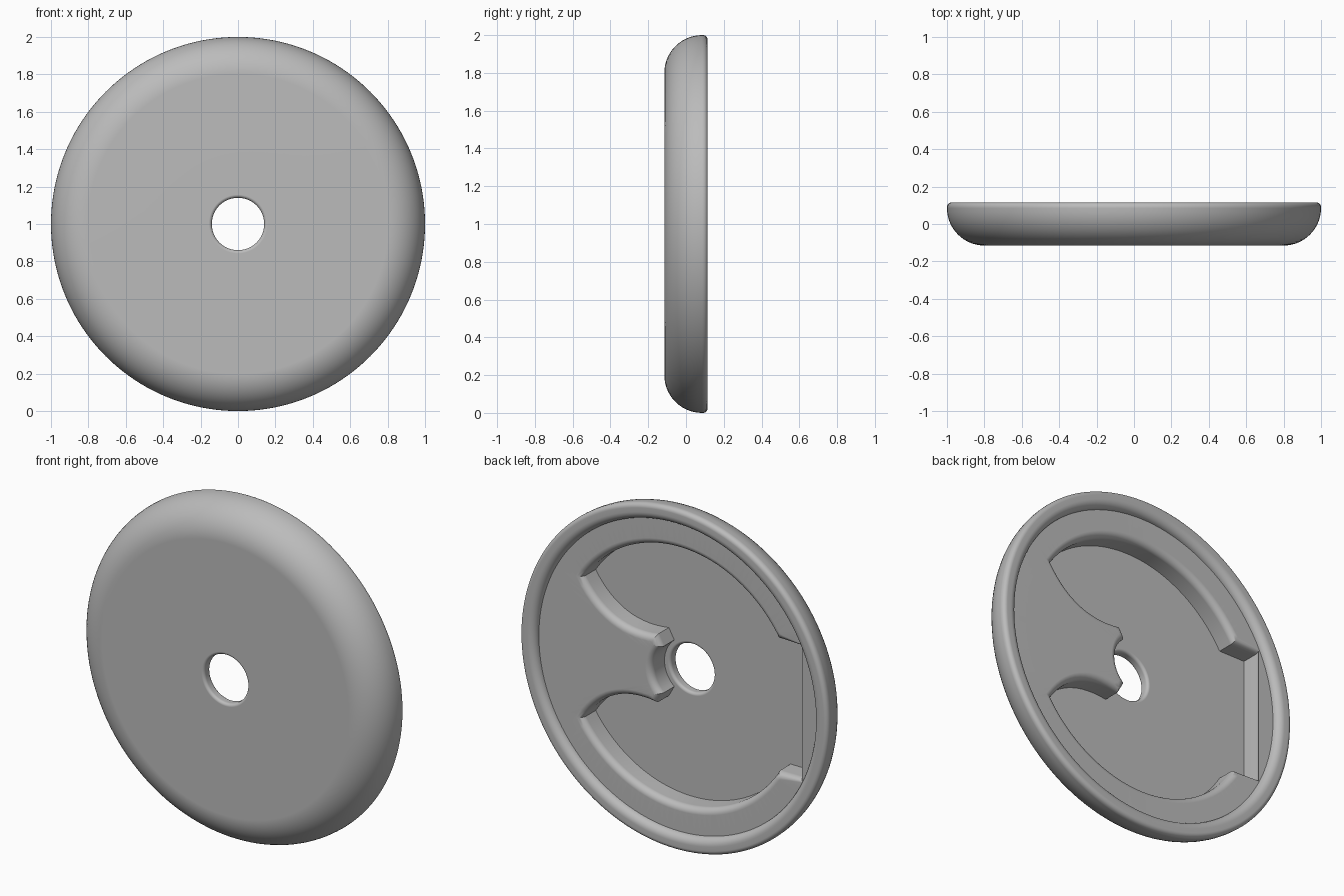
import bpy, bmesh
from math import sin, cos, pi, radians, asin
from mathutils import Vector

cube = bpy.data.objects.get("Cube")
if cube:
    bpy.data.objects.remove(cube, do_unlink=True)

FRONT, BACK = -0.115, 0.115     # outer faces
FLOOR, LEDGE = -0.055, 0.072    # pocket floor and inner back face
LEDGE_R, SEGMENTS, CENTRE_Z = 0.905, 160, 1.0


def arc(cx, cy, rx, ry, start, end, steps):
    """Points on an elliptical arc, angles in degrees."""
    return [(cx + rx * cos(radians(start + (end - start) * i / steps)),
             cy + ry * sin(radians(start + (end - start) * i / steps)))
            for i in range(steps + 1)]


def link(name, bm):
    bmesh.ops.recalc_face_normals(bm, faces=bm.faces)
    mesh = bpy.data.meshes.new(name)
    bm.to_mesh(mesh)
    bm.free()
    obj = bpy.data.objects.new(name, mesh)
    bpy.context.collection.objects.link(obj)
    return obj


def bridge(bm, a, b):
    for i in range(len(a)):
        j = (i + 1) % len(a)
        bm.faces.new((a[i], a[j], b[j], b[i]))


# Disc: closed (radius, depth) profile turned about the y axis
profile = (arc(0.8, FRONT + 0.2, 0.2, 0.2, -90, 0, 14)
           + arc(0.975, BACK - 0.025, 0.025, 0.025, 0, 90, 5)
           + arc(0.95, LEDGE, LEDGE_R - 0.95, BACK - LEDGE, 90, 0, 7)
           + [(0.157, LEDGE), (0.157, FLOOR)]
           + arc(0.157, FLOOR - 0.017, 0.017, 0.017, 90, 180, 4)[1:]
           + arc(0.157, FRONT + 0.017, 0.017, 0.017, 180, 270, 4))
bm = bmesh.new()
rings = []
for r, y in profile:
    rings.append([bm.verts.new((r * cos(2 * pi * i / SEGMENTS), y,
                                CENTRE_Z + r * sin(2 * pi * i / SEGMENTS)))
                  for i in range(SEGMENTS)])
for k, ring in enumerate(rings):
    bridge(bm, ring, rings[(k + 1) % len(rings)])
bmesh.ops.remove_doubles(bm, verts=bm.verts, dist=1e-5)
disc = link("disc_cover", bm)


# Pocket outline: upper half, then mirrored
def sagged(a, b, sag, steps):
    """Shallow curve from a to b that bows to its left."""
    a, b = Vector(a), Vector(b)
    d = (b - a).normalized()
    side = Vector((-d.y, d.x))
    return [a.lerp(b, i / steps) + side * sag * 4 * (i / steps) * (1 - i / steps)
            for i in range(steps + 1)]


NOTCH_X, NOTCH_Z, POCKET_R = -0.81, 0.39, 0.75
notch_angle = 180 - asin(NOTCH_Z / POCKET_R) * 180 / pi
big_arc = arc(0, 0, POCKET_R, POCKET_R, notch_angle, 33.5, 40)
upper = ([(NOTCH_X, NOTCH_Z)] + big_arc
         + sagged(big_arc[-1], (0.15, 0.2), 0.085, 14)[1:]
         + arc(0, 0, 0.178, 0.178, 50, 0, 8))
outline = [Vector(p) for p in upper]
outline += [Vector((p.x, -p.y)) for p in reversed(outline[:-1])]


def offset(points, amount):
    """Grow the outline outward, staying inside the rim."""
    result = []
    for i, p in enumerate(points):
        d1 = (p - points[i - 1]).normalized()
        d2 = (points[(i + 1) % len(points)] - p).normalized()
        n1, n2 = Vector((-d1.y, d1.x)), Vector((-d2.y, d2.x))
        q = p + (n1 + n2) * amount / max(1 + n1.dot(n2), 0.3)
        if q.length > LEDGE_R - 0.004:
            q *= (LEDGE_R - 0.004) / q.length
        result.append(q)
    return result


# Pocket cutter: straight walls that flare into rounded top edges
ROUND = 0.037
levels = [(FLOOR, 0)]
for i in range(7):
    t = pi / 2 * i / 6
    levels.append((LEDGE - ROUND * (1 - sin(t)), ROUND * (1 - cos(t))))
levels.append((BACK + 0.1, ROUND))
bm = bmesh.new()
loops = [[bm.verts.new((p.x, y, CENTRE_Z + p.y)) for p in offset(outline, grow)]
         for y, grow in levels]
for a, b in zip(loops, loops[1:]):
    bridge(bm, a, b)
bm.faces.new(loops[0])
bm.faces.new(loops[-1])
cutter = link("pocket_cutter", bm)
cutter.hide_render = True

# Cut the pocket
bpy.ops.object.select_all(action='DESELECT')
bpy.context.view_layer.objects.active = disc
disc.select_set(True)
cut = disc.modifiers.new("pocket", 'BOOLEAN')
cut.operation, cut.solver, cut.object = 'DIFFERENCE', 'EXACT', cutter
bpy.ops.object.modifier_apply(modifier=cut.name)
bpy.data.objects.remove(cutter, do_unlink=True)

# Material and shading
grey = bpy.data.materials.new("plain grey")
grey.use_nodes = True
colour = (0.5, 0.5, 0.5, 1)
grey.diffuse_color = colour
grey.node_tree.nodes["Principled BSDF"].inputs["Base Color"].default_value = colour
disc.data.materials.clear()
disc.data.materials.append(grey)
bpy.ops.object.shade_smooth_by_angle(angle=radians(32))
weighted = disc.modifiers.new("weighted_normals", 'WEIGHTED_NORMAL')
weighted.keep_sharp = True
